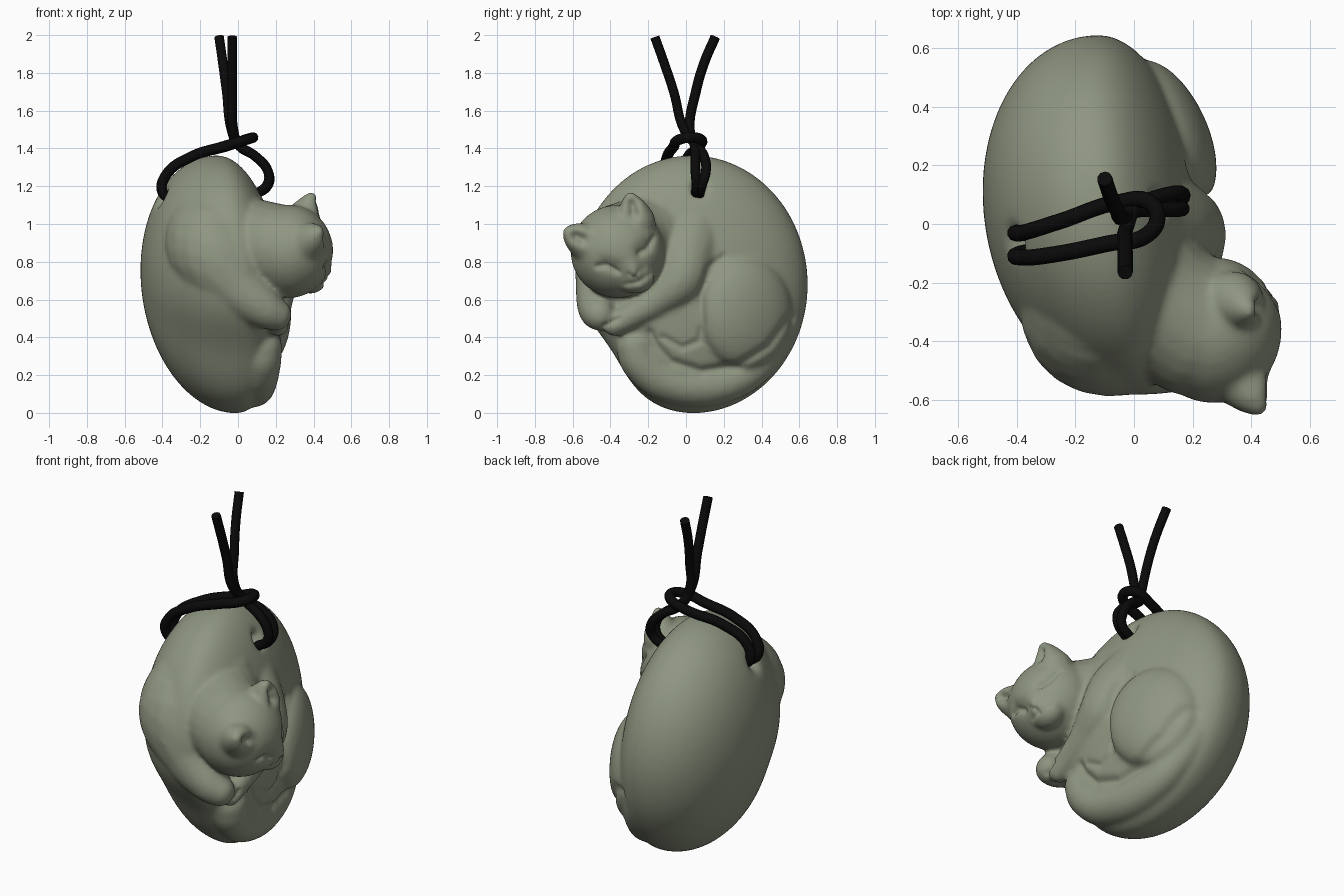
import bpy, math
from mathutils import Vector, Matrix


def material(name, rgb):
    m = bpy.data.materials.new(name)
    m.diffuse_color = (*rgb, 1)
    return m


stone = material("grey green stone", (0.275, 0.305, 0.22))
black = material("black cord", (0.003, 0.003, 0.003))
verts, faces = [], []


def ball(u, v, place):
    """Add a unit ball of u x v faces, each point moved by the function place."""
    base = len(verts)
    pts = [(0, 0, 1)]
    for i in range(1, v):
        t = math.pi * i / v
        pts += [(math.sin(t) * math.cos(2 * math.pi * j / u),
                 math.sin(t) * math.sin(2 * math.pi * j / u), math.cos(t)) for j in range(u)]
    pts.append((0, 0, -1))
    verts.extend(place(p) for p in pts)
    last = base + len(pts) - 1
    end = last - u
    for j in range(u):
        k = (j + 1) % u
        faces.append((base, base + 1 + j, base + 1 + k))
        faces.append((last, end + k, end + j))
        for i in range(v - 2):
            a = base + 1 + i * u
            faces.append((a + j, a + u + j, a + u + k, a + k))


def ellipsoid(c, r, tilt=0, axis='X'):
    mat = Matrix.Translation(c) @ Matrix.Rotation(math.radians(tilt), 4, axis) @ Matrix.Diagonal((*r, 1))
    ball(32, 20, lambda p: tuple(mat @ Vector(p)))


def limb(pts):
    """Rounded limb: a chain of balls along a smooth path of (x, y, z, radius)."""
    p = [Vector(q) for q in pts]
    p = [p[0] * 2 - p[1]] + p + [p[-1] * 2 - p[-2]]
    for i in range(1, len(p) - 2):
        a, b, c, d = p[i - 1:i + 3]
        steps = math.ceil((c.xyz - b.xyz).length / (0.2 * max(min(b[3], c[3]), 0.06)))
        for k in range(steps + 1 if i == len(p) - 3 else steps):
            t = k / steps
            x, y, z, r = 0.5 * (2 * b + (c - a) * t + (2 * a - 5 * b + 4 * c - d) * t * t
                                + (3 * b - a - 3 * c + d) * t ** 3)
            ball(20, 12, lambda q: (x + q[0] * r, y + q[1] * r, z + q[2] * r))


def torso_shape(p):
    """Curled torso: a domed disc, trimmed at the lower front."""
    a, b, c = p
    ang = math.degrees(math.atan2(c, b)) % 360
    f = 1 - 0.14 * math.exp(-((ang - 216) / 26) ** 2) * math.hypot(b, c)
    return (-0.06 - 0.05 * c - 0.06 * b + a * (0.45 if a < 0 else 0.29),
            0.03 + 0.615 * b * f, 0.68 + 0.683 * c * f)


ball(72, 44, torso_shape)
# shoulder and near foreleg wrapping round the front
limb([(-0.10, -0.12, 1.0, 0.27), (-0.13, -0.32, 0.86, 0.25), (0.0, -0.42, 0.67, 0.165),
      (0.13, -0.465, 0.56, 0.11), (0.20, -0.46, 0.52, 0.085)])
# other foreleg and chest
limb([(-0.02, 0.04, 0.96, 0.2), (0.10, 0.0, 0.83, 0.175), (0.18, -0.03, 0.71, 0.135), (0.20, -0.15, 0.60, 0.092),
      (0.205, -0.28, 0.52, 0.072), (0.21, -0.38, 0.465, 0.06)])
# neck
limb([(-0.06, -0.12, 0.93, 0.25), (0.06, -0.25, 0.9, 0.24), (0.2, -0.35, 0.87, 0.238)])
# haunch and hind foot
ellipsoid((0.12, 0.315, 0.53), (0.13, 0.265, 0.30), 25, 'Z')
ellipsoid((0.11, -0.02, 0.355), (0.10, 0.16, 0.07), -12)
# tail along the bottom rim
limb([(-0.08, 0.54, 0.62, 0.06), (-0.02, 0.47, 0.38, 0.085), (0.04, 0.31, 0.205, 0.1),
      (0.075, 0.09, 0.14, 0.11), (0.10, -0.12, 0.175, 0.11), (0.125, -0.24, 0.27, 0.105),
      (0.135, -0.27, 0.35, 0.1)])
# head, nose bridge, muzzle
ellipsoid((0.27, -0.362, 0.855), (0.235, 0.25, 0.247))
limb([(0.44, -0.335, 0.86, 0.06), (0.457, -0.275, 0.745, 0.04)])
ellipsoid((0.385, -0.27, 0.715), (0.085, 0.105, 0.085))
# ears
limb([(0.34, -0.265, 1.01, 0.105), (0.37, -0.28, 1.075, 0.075), (0.39, -0.295, 1.14, 0.032)])
limb([(0.36, -0.52, 0.90, 0.105), (0.40, -0.575, 0.93, 0.075), (0.425, -0.622, 0.958, 0.032)])

# merge all parts into one smooth carved skin
src_mesh = bpy.data.meshes.new("parts")
src_mesh.from_pydata(verts, [], faces)
src = bpy.data.objects.new("parts", src_mesh)
bpy.context.collection.objects.link(src)
rm = src.modifiers.new("merge", 'REMESH')
rm.mode = 'VOXEL'
rm.voxel_size = 0.0125
sm = src.modifiers.new("soften", 'SMOOTH')
sm.factor = 0.5
sm.iterations = 14
dg = bpy.context.evaluated_depsgraph_get()
mesh = bpy.data.meshes.new_from_object(src.evaluated_get(dg))
bpy.data.objects.remove(src)
cat = bpy.data.objects.new("curled_cat", mesh)
bpy.context.collection.objects.link(cat)

# carved lines on the +x side: (y, z) path, depth, width, lowest x
carvings = [
    ([(-0.47, 0.775), (-0.42, 0.78), (-0.36, 0.745)], 0.016, 0.014, 0.35),     # eyes
    ([(-0.245, 0.845), (-0.20, 0.87), (-0.17, 0.93)], 0.016, 0.014, 0.33),
    ([(-0.43, 0.79), (-0.38, 0.77)], 0.016, 0.04, 0.33),                       # eye sockets
    ([(-0.235, 0.86), (-0.20, 0.89)], 0.016, 0.04, 0.33),
    ([(-0.30, 0.735), (-0.27, 0.715), (-0.25, 0.75)], 0.008, 0.011, 0.4),      # nose
    ([(-0.27, 0.715), (-0.255, 0.69)], 0.01, 0.011, 0.38),                     # mouth
    ([(-0.32, 0.68), (-0.255, 0.69), (-0.19, 0.735)], 0.01, 0.012, 0.34),
    ([(-0.285, 1.10), (-0.28, 1.06)], 0.04, 0.033, 0.33),                      # ear hollows
    ([(-0.58, 0.935), (-0.55, 0.92)], 0.04, 0.033, 0.33),
    ([(0.2, 0.83), (0.12, 0.77), (0.08, 0.62), (0.09, 0.47),
      (0.07, 0.38), (-0.02, 0.345), (-0.12, 0.40)], 0.012, 0.018, 0.0),        # haunch and foot
    ([(0.55, 0.50), (0.44, 0.35), (0.28, 0.25), (0.08, 0.22), (-0.08, 0.27),
      (-0.16, 0.36), (-0.19, 0.42)], 0.02, 0.024, 0.0),                        # tail groove
    ([(-0.36, 0.50), (-0.43, 0.46)], 0.014, 0.012, 0.1),                       # toes
    ([(0.07, 1.20), (0.07, 1.185)], 0.06, 0.032, 0.0),                         # cord hole
]
# single strokes: ends, depth, width, lowest x
strokes = [(a, b, d, w, x) for pts, d, w, x in carvings for a, b in zip(pts, pts[1:])]
groups = [i for i, c in enumerate(carvings) for _ in c[0][1:]]
back_hole = Vector((-0.41, -0.06, 1.14))
normals = [v.normal.copy() for v in mesh.vertices]
for v, n in zip(mesh.vertices, normals):
    x, y, z = v.co
    push = 0
    if n.x > 0.1 and x > 0:
        cuts = {}
        for (a, b, depth, width, xmin), g in zip(strokes, groups):
            m = 3 * width
            if x < xmin or not (min(a[0], b[0]) - m < y < max(a[0], b[0]) + m
                                and min(a[1], b[1]) - m < z < max(a[1], b[1]) + m):
                continue
            dy, dz = b[0] - a[0], b[1] - a[1]
            t = max(0, min(1, ((y - a[0]) * dy + (z - a[1]) * dz) / (dy * dy + dz * dz)))
            dist = math.hypot(a[0] + dy * t - y, a[1] + dz * t - z)
            cuts[g] = max(cuts.get(g, 0), depth * math.exp(-(dist / width) ** 2))
        push = sum(cuts.values())
    elif n.x < -0.1:
        push = 0.05 * math.exp(-((v.co - back_hole).length / 0.045) ** 2)
    if push > 1e-4:
        v.co -= (n * 0.5 + Vector((math.copysign(0.5, n.x), 0, 0))) * push
mesh.polygons.foreach_set("use_smooth", [True] * len(mesh.polygons))
mesh.materials.clear()
mesh.materials.append(stone)


def cord(name, pts, r=0.027):
    cu = bpy.data.curves.new(name, 'CURVE')
    cu.dimensions = '3D'
    cu.bevel_depth = r
    cu.bevel_resolution = 3
    cu.use_fill_caps = True
    cu.resolution_u = 8
    sp = cu.splines.new('BEZIER')
    sp.bezier_points.add(len(pts) - 1)
    for bp, q in zip(sp.bezier_points, pts):
        bp.co = q
        bp.handle_left_type = bp.handle_right_type = 'AUTO'
    cu.materials.append(black)
    bpy.context.collection.objects.link(bpy.data.objects.new(name, cu))


# two hanging strands going into the hole on the right
cord("cord_strand_rear", [(-0.10, 0.155, 1.99), (-0.08, 0.095, 1.85), (-0.06, 0.052, 1.7), (-0.035, 0.02, 1.5),
                          (0.0, 0.045, 1.42), (0.09, 0.05, 1.36), (0.158, 0.05, 1.28), (0.155, 0.055, 1.21),
                          (0.08, 0.05, 1.15)], 0.026)
cord("cord_strand_front", [(-0.03, -0.165, 1.99), (-0.03, -0.115, 1.85), (-0.03, -0.065, 1.7), (-0.025, -0.01, 1.5),
                           (0.01, 0.06, 1.41), (0.09, 0.095, 1.36), (0.16, 0.105, 1.275), (0.158, 0.085, 1.205),
                           (0.08, 0.07, 1.15)], 0.026)
# loop from the back hole round the strands
cord("cord_loop", [(-0.33, -0.03, 1.12), (-0.40, -0.03, 1.17), (-0.38, -0.03, 1.26), (-0.25, 0.01, 1.355),
                   (-0.05, 0.075, 1.415), (0.05, 0.075, 1.45), (0.08, 0.02, 1.458), (0.04, -0.04, 1.445),
                   (-0.08, -0.065, 1.41), (-0.25, -0.10, 1.355), (-0.38, -0.115, 1.26),
                   (-0.40, -0.105, 1.17), (-0.33, -0.09, 1.12)], 0.028)
